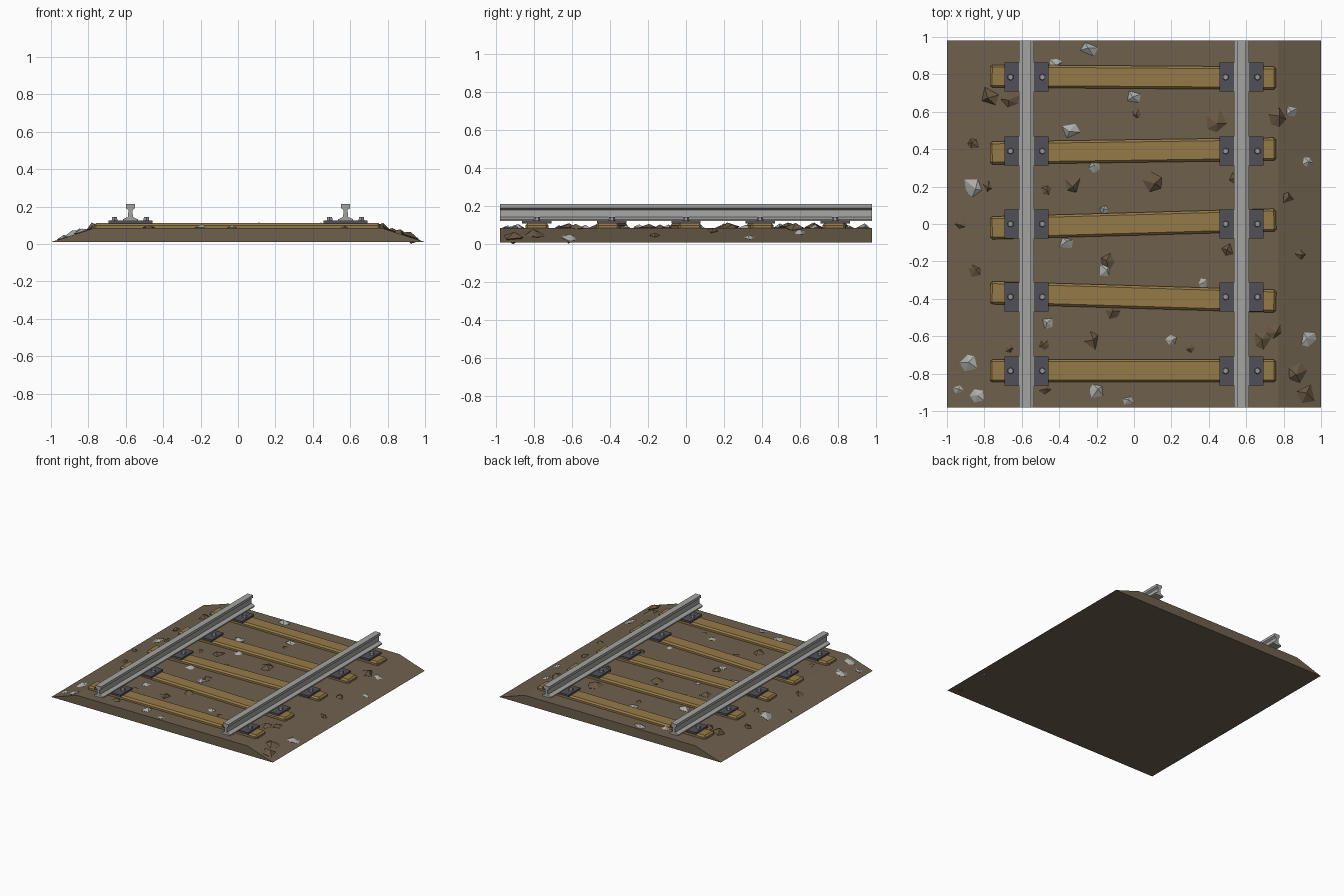
import bpy, bmesh, math, random
from mathutils import Matrix

if "Cube" in bpy.data.objects:
    bpy.data.objects.remove(bpy.data.objects["Cube"])

random.seed(4)


def material(name, r, g, b):
    m = bpy.data.materials.new(name)
    lin = [(c / 255 / 12.92) if c < 11 else ((c / 255 + 0.055) / 1.055) ** 2.4 for c in (r, g, b)]
    m.diffuse_color = (*lin, 1)
    m.use_nodes = True
    m.node_tree.nodes["Principled BSDF"].inputs["Base Color"].default_value = m.diffuse_color
    return m


EARTH = material("earth_brown", 110, 96, 77)
WOOD = material("sleeper_wood", 149, 122, 72)
STEEL = material("rail_steel", 164, 164, 162)
IRON = material("dark_iron", 80, 80, 87)
BOLT = material("bolt_grey", 150, 150, 152)
STONE = material("light_stone", 172, 172, 168)
CLOD = material("brown_stone", 104, 88, 66)


def finish(name, bm, mat):
    bmesh.ops.recalc_face_normals(bm, faces=bm.faces)
    me = bpy.data.meshes.new(name)
    bm.to_mesh(me)
    bm.free()
    me.materials.append(mat)
    ob = bpy.data.objects.new(name, me)
    bpy.context.collection.objects.link(ob)
    return ob


def extrude_y(name, half_profile, cx, half_len, mat):
    """Mirror a half profile (x, z) and extrude it along y."""
    pts = half_profile + [(-x, z) for x, z in reversed(half_profile)]
    bm = bmesh.new()
    face = bm.faces.new([bm.verts.new((cx + x, -half_len, z)) for x, z in pts])
    ext = bmesh.ops.extrude_face_region(bm, geom=[face])
    moved = [v for v in ext["geom"] if isinstance(v, bmesh.types.BMVert)]
    bmesh.ops.translate(bm, vec=(0, 2 * half_len, 0), verts=moved)
    return finish(name, bm, mat)


def box(name, size, loc, mat, bevel=0.0, rot=0.0):
    bm = bmesh.new()
    bmesh.ops.create_cube(bm, size=1)
    bmesh.ops.scale(bm, vec=size, verts=bm.verts)
    if bevel:
        bmesh.ops.bevel(bm, geom=bm.edges[:], offset=bevel, segments=1, affect='EDGES')
    bmesh.ops.transform(bm, matrix=Matrix.Translation(loc) @ Matrix.Rotation(rot, 4, 'Z'), verts=bm.verts)
    return finish(name, bm, mat)


# Ballast bed
extrude_y("ballast_bed", [(1.0, 0.01), (0.77, 0.085)], 0, 0.98, EARTH)

# Rails: foot, web and head
RAIL = [(0.04, 0.122), (0.04, 0.132), (0.013, 0.145), (0.011, 0.182),
        (0.025, 0.192), (0.025, 0.213)]
for s, side in ((-1, "left"), (1, "right")):
    extrude_y(side + "_rail", RAIL, s * 0.575, 0.98, STEEL)

# Sleepers with plates and bolts
for i, (y, deg) in enumerate([(0.785, -0.4), (0.39, 0.8), (0, 1.6), (-0.39, -1.7), (-0.785, 0)]):
    box(f"sleeper_{i}", (1.53, 0.122, 0.044), (-0.005, y, 0.090), WOOD, 0.012, math.radians(deg))
    for s in (-1, 1):
        box(f"plate_{i}", (0.235, 0.155, 0.016), (s * 0.575, y, 0.118), IRON)
        for d in (-0.085, 0.085):
            bm = bmesh.new()
            bmesh.ops.create_cone(bm, cap_ends=True, segments=6, radius1=0.018, radius2=0.015,
                                  depth=0.02,
                                  matrix=Matrix.Translation((s * 0.575 + d, y, 0.135)))
            finish(f"bolt_{i}", bm, BOLT)


# Loose stones: jagged double pyramids half sunk in the bed
def ground(x):
    return 0.085 - max(0, abs(x) - 0.77) * 0.075 / 0.23


def stones(name, spots, mat):
    bm = bmesh.new()
    for x, y, r in spots:
        z = ground(x)
        n = random.choice((4, 5, 5))
        a0 = random.random() * math.tau
        ring = []
        for k in range(n):
            a = a0 + math.tau * (k + random.uniform(-0.2, 0.2)) / n
            q = r * random.uniform(0.8, 1.1)
            px = max(-0.985, min(0.985, x + q * math.cos(a)))
            py = max(-0.985, min(0.985, y + q * math.sin(a)))
            ring.append(bm.verts.new((px, py, max(0.005, ground(px) + r * random.uniform(-0.05, 0.15)))))
        off = r * 0.25
        top = bm.verts.new((x + random.uniform(-off, off), y + random.uniform(-off, off), z + 0.5 * r))
        low = bm.verts.new((x, y, max(0, z - 0.6 * r)))
        for k in range(n):
            a, b = ring[k], ring[(k + 1) % n]
            bm.faces.new((a, b, top))
            bm.faces.new((b, a, low))
    finish(name, bm, mat)


stones("light_stones", [
    (-.24, .93, .05), (0, .68, .04), (-.34, .5, .05), (.84, .6, .035), (-.86, .2, .055),
    (-.21, .31, .035), (.925, .33, .03), (-.16, .075, .03), (-.36, -.1, .04), (-.155, -.25, .04),
    (-.46, -.53, .035), (.37, -.32, .03), (.935, -.62, .045), (-.88, -.74, .05), (-.94, -.885, .03),
    (-.84, -.92, .04), (-.2, -.89, .045), (-.03, -.945, .03), (.2, -.62, .03), (-.42, .855, .035)], STONE)
stones("brown_stones", [
    (-.77, .68, .06), (-.66, .67, .05), (-.86, .43, .035), (.44, .55, .06), (.765, .565, .055),
    (-.78, .2, .03), (-.33, .21, .05), (.1, .22, .06), (-.47, .18, .03), (.55, .24, .04),
    (.82, .14, .035), (-.93, 0, .03), (-.855, -.25, .04), (-.14, -.2, .045), (.5, -.14, .04),
    (.89, -.16, .03), (-.67, -.665, .03), (-.48, -.645, .03), (-.22, -.62, .05), (-.11, -.47, .045),
    (.68, -.62, .05), (.75, -.575, .045), (.88, -.79, .06), (.925, -.91, .06), (-.48, -.88, .035),
    (.3, -.665, .025), (.57, -.9, .025), (.015, .59, .025)], CLOD)
